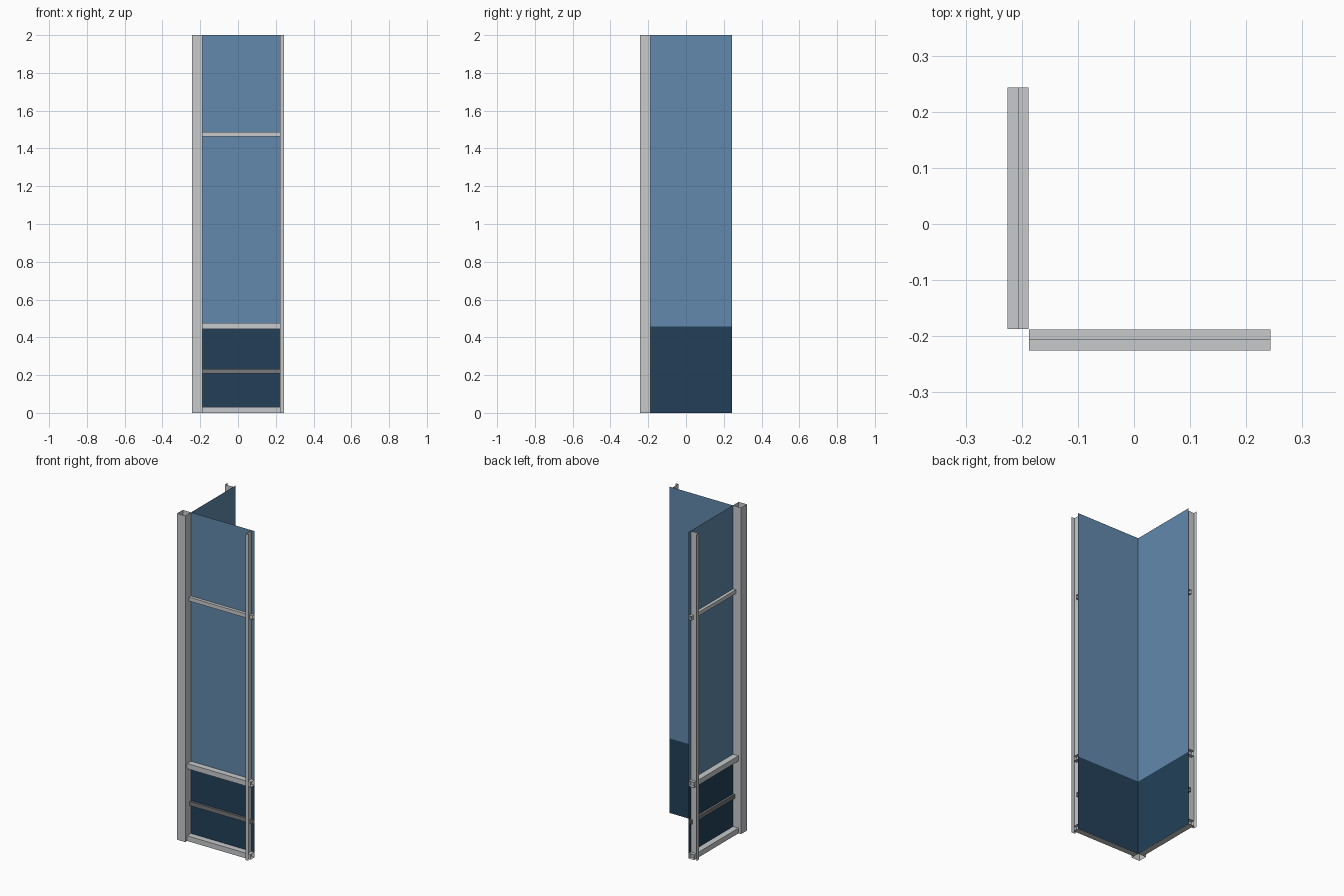
import bpy
import bmesh

cube = bpy.data.objects.get("Cube")
if cube:
    bpy.data.objects.remove(cube, do_unlink=True)


def srgb(*rgb):
    return [((c / 255 + 0.055) / 1.055) ** 2.4 for c in rgb] + [1.0]


def material(name, color):
    mat = bpy.data.materials.new(name)
    mat.use_nodes = True
    mat.diffuse_color = color
    mat.node_tree.nodes["Principled BSDF"].inputs["Base Color"].default_value = color
    return mat


ALUMINIUM = material("light grey metal", srgb(199, 202, 204))
DARK_METAL = material("dark grey metal", srgb(118, 120, 122))
GLASS = material("blue glass", srgb(97, 137, 172))
SPANDREL = material("dark blue panel", srgb(35, 64, 89))

HEIGHT = 2.0
OUTER = -0.243    # outer face of the frame
INNER = -0.187    # plane of the panels
END = 0.243       # free end of each wing
WEB = 0.222       # web of the end mullion
SPLIT = 0.457     # height where the panel colour changes


def sweep(name, profile, place, start, end, mat, closed=False, swap=False):
    """Sweep a thin-walled profile; place(u, v, t) gives the position."""
    bm = bmesh.new()
    rows = []
    for t in (start, end):
        row = []
        for u, v in profile:
            x, y, z = place(u, v, t)
            row.append(bm.verts.new((y, x, z) if swap else (x, y, z)))
        rows.append(row)
    n = len(profile)
    for i in range(n if closed else n - 1):
        j = (i + 1) % n
        quad = [rows[0][i], rows[0][j], rows[1][j], rows[1][i]]
        bm.faces.new(quad[::-1] if swap else quad)
    if closed:
        bmesh.ops.recalc_face_normals(bm, faces=bm.faces[:])
    mesh = bpy.data.meshes.new(name)
    bm.to_mesh(mesh)
    bm.free()
    mesh.materials.append(mat)
    obj = bpy.data.objects.new(name, mesh)
    bpy.context.scene.collection.objects.link(obj)
    return obj


def upright(u, v, t):
    return u, v, t


def level(u, v, t):
    return t, u, v


def rectangle(u0, u1, v0, v1):
    return [(u0, v0), (u1, v0), (u1, v1), (u0, v1)]


# Open corner post
sweep("corner_post", rectangle(OUTER, INNER - 0.0005, OUTER, INNER - 0.0005),
      upright, 0, HEIGHT, ALUMINIUM, closed=True)

# Rails: name, bottom, top, outer face, material
RAILS = [
    ("bottom_rail", 0.0, 0.032, -0.225, ALUMINIUM),
    ("lower_rail", 0.208, 0.233, -0.201, DARK_METAL),
    ("sill_rail", 0.443, 0.475, -0.225, ALUMINIUM),
    ("upper_rail", 1.464, 1.488, -0.207, ALUMINIUM),
]

# The two wings mirror each other across the diagonal
for side, swap in (("front", False), ("side", True)):
    # Panels
    line = [(INNER, INNER), (END, INNER)]
    sweep(side + "_lower_panel", line, upright, 0, SPLIT, SPANDREL, swap=swap)
    sweep(side + "_upper_glass", line, upright, SPLIT, HEIGHT, GLASS, swap=swap)
    # Half mullion, open at the free end
    half = [(END, OUTER), (WEB, OUTER), (WEB, INNER - 0.001)]
    sweep(side + "_end_mullion", half, upright, 0, HEIGHT, ALUMINIUM, swap=swap)
    # Hollow rails
    for name, low, high, face, mat in RAILS:
        sweep(side + "_" + name, rectangle(face, INNER - 0.001, low, high),
              level, INNER, END, mat, closed=True, swap=swap)
